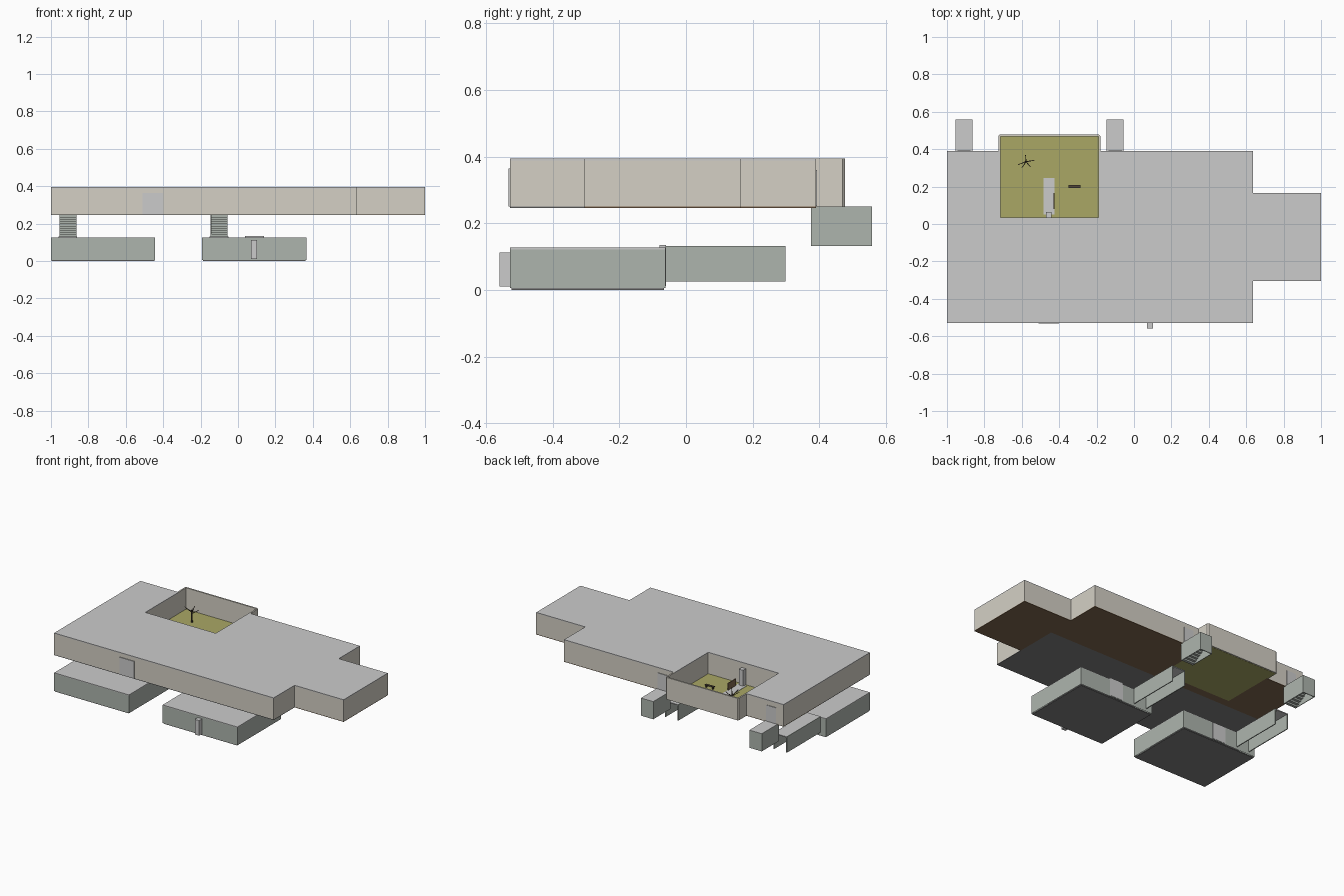
import bpy, bmesh, math
from mathutils import Vector

if "Cube" in bpy.data.objects:
    bpy.data.objects.remove(bpy.data.objects["Cube"])


def mat(name, r, g, b):
    m = bpy.data.materials.new(name)
    m.diffuse_color = (r, g, b, 1)
    m.use_nodes = True
    m.node_tree.nodes["Principled BSDF"].inputs["Base Color"].default_value = m.diffuse_color
    return m


BEIGE = mat("beige_wall", .66, .63, .56)
ROOF = mat("roof_grey", .76, .76, .74)
STONE = mat("stone_wall", .42, .46, .42)
BROWN = mat("brown_wood", .22, .14, .08)
DARK = mat("dark_floor", .22, .22, .22)
GRASS = mat("olive_grass", .40, .39, .13)
DOOR = mat("door_grey", .55, .56, .58)
BARK = mat("bark", .08, .06, .04)


def prism(name, pts, z0, z1, m, caps=True):
    """Extrude an outline (listed anticlockwise) from z0 to z1."""
    bm = bmesh.new()
    lo = [bm.verts.new((x, y, z0)) for x, y in pts]
    hi = [bm.verts.new((x, y, z1)) for x, y in pts]
    n = len(pts)
    for i in range(n):
        j = (i + 1) % n
        bm.faces.new((lo[i], lo[j], hi[j], hi[i]))
    if caps:
        bm.faces.new(hi)
        bm.faces.new(lo[::-1])
    me = bpy.data.meshes.new(name)
    bm.to_mesh(me)
    bm.free()
    me.materials.append(m)
    ob = bpy.data.objects.new(name, me)
    bpy.context.collection.objects.link(ob)
    return ob


def box(name, x0, x1, y0, y1, z0, z1, m, caps=True):
    return prism(name, [(x0, y0), (x1, y0), (x1, y1), (x0, y1)], z0, z1, m, caps)


def rod(name, a, b, r, m):
    a, b = Vector(a), Vector(b)
    bpy.ops.mesh.primitive_cone_add(vertices=6, radius1=r, radius2=r * .6,
                                    depth=(b - a).length, location=(a + b) / 2)
    ob = bpy.context.object
    ob.rotation_euler = (b - a).to_track_quat('Z', 'Y').to_euler()
    ob.name = name
    ob.data.materials.append(m)


# upper storey: walls, roof and two-tone floor around the courtyard notch
front = [(-1, -.528), (.635, -.528), (.635, -.305), (1, -.305), (1, .165),
         (.635, .165), (.635, .39)]
notch = [(-.19, .39), (-.19, .035), (-.715, .035), (-.715, .39)]
outline = front + notch + [(-1, .39)]
prism("upper_walls", outline, .25, .389, BEIGE, caps=False)
prism("upper_roof", outline, .389, .395, ROOF)
box("front_floor", -1, .635, -.528, -.02, .246, .25, DARK)
prism("rear_floor", [(-1, -.02), (.635, -.02), (.635, -.305), (1, -.305), (1, .165),
                     (.635, .165), (.635, .39)] + notch + [(-1, .39)], .246, .25, BROWN)

# courtyard: lawn and projecting garden wall
box("courtyard_lawn", -.72, -.185, .035, .47, .246, .251, GRASS)
outer = [(-.18, .385), (-.18, .47), (-.188, .478), (-.717, .478), (-.725, .47), (-.725, .385)]
inner = [(-.715, .385), (-.715, .468), (-.19, .468), (-.19, .385)]
prism("garden_wall", outer + inner, .247, .395, BEIGE)

# courtyard path, doorway, open door leaf and bench
box("path", -.485, -.425, .05, .245, .251, .253, DOOR)
box("courtyard_door_frame", -.47, -.44, .033, .065, .25, .36, DOOR)
box("door_leaf", -.43, -.425, .08, .165, .252, .30, BROWN)
box("bench_seat", -.35, -.285, .193, .209, .266, .27, BARK)
for bx in (-.345, -.297):
    box("bench_leg", bx, bx + .006, .195, .207, .25, .266, BARK)

# small bare tree
base = Vector((-.577, .333, .25))
rod("tree_trunk", base, base + Vector((0, 0, .085)), .006, BARK)
for k, (ang, reach) in enumerate([(10, .045), (95, .035), (200, .045), (235, .04), (310, .035)]):
    t = math.radians(ang)
    tip = base + Vector((math.cos(t) * reach, math.sin(t) * reach, .09 + .005 * k))
    rod("tree_branch", base + Vector((0, 0, .06 + .004 * k)), tip, .003, BARK)

# upper doors: main entrance plus one above each stair
box("main_entrance", -.51, -.40, -.533, -.526, .25, .365, DOOR)

# two repeated lower units, each with room, passage and stair
for tag, ox in (("left", 0), ("right", .808)):
    bx0, bx1 = -1 + ox, -.443 + ox
    box(tag + "_room_walls", bx0, bx1, -.528, -.062, .006, .122, STONE, caps=False)
    box(tag + "_room_roof", bx0, bx1, -.528, -.062, .121, .127, ROOF)
    box(tag + "_room_floor", bx0 + .004, bx1 - .004, -.524, -.066, 0, .006, DARK)
    box(tag + "_back_door", -.77 + ox, -.67 + ox, -.08, -.06, .012,
        .135 if ox else .124, DOOR)
    # passage: open-bottomed tunnel
    px0, px1 = -.96 + ox, -.86 + ox
    box(tag + "_passage_wall_left", px0, px0 + .006, -.062, .298, .025, .132, STONE)
    box(tag + "_passage_wall_right", px1 - .006, px1, -.062, .298, .025, .132, STONE)
    box(tag + "_passage_roof", px0, px1, -.062, .298, .126, .132, ROOF)
    # stair enclosure
    sx0, sx1 = -.955 + ox, -.863 + ox
    box(tag + "_stair_wall_left", sx0, sx0 + .004, .375, .558, .132, .25, STONE)
    box(tag + "_stair_wall_right", sx1 - .004, sx1, .375, .558, .132, .25, STONE)
    box(tag + "_stair_wall_back", sx0, sx1, .553, .558, .132, .25, STONE)
    box(tag + "_stair_roof", sx0, sx1, .39, .558, .247, .251, ROOF)
    steps = 10
    for i in range(steps):
        y, z = .378 + i * .0175, .132 + i * .0113
        box(tag + "_step", sx0 + .004, sx1 - .004, y, y + .0185, z, z + .0113, STONE)
    box(tag + "_stair_door", sx0 + .01, sx1 - .01, .388, .394, .252, .36, DOOR)

# projecting porch on the right room
box("front_porch", .07, .102, -.56, -.526, .01, .112, DOOR)
